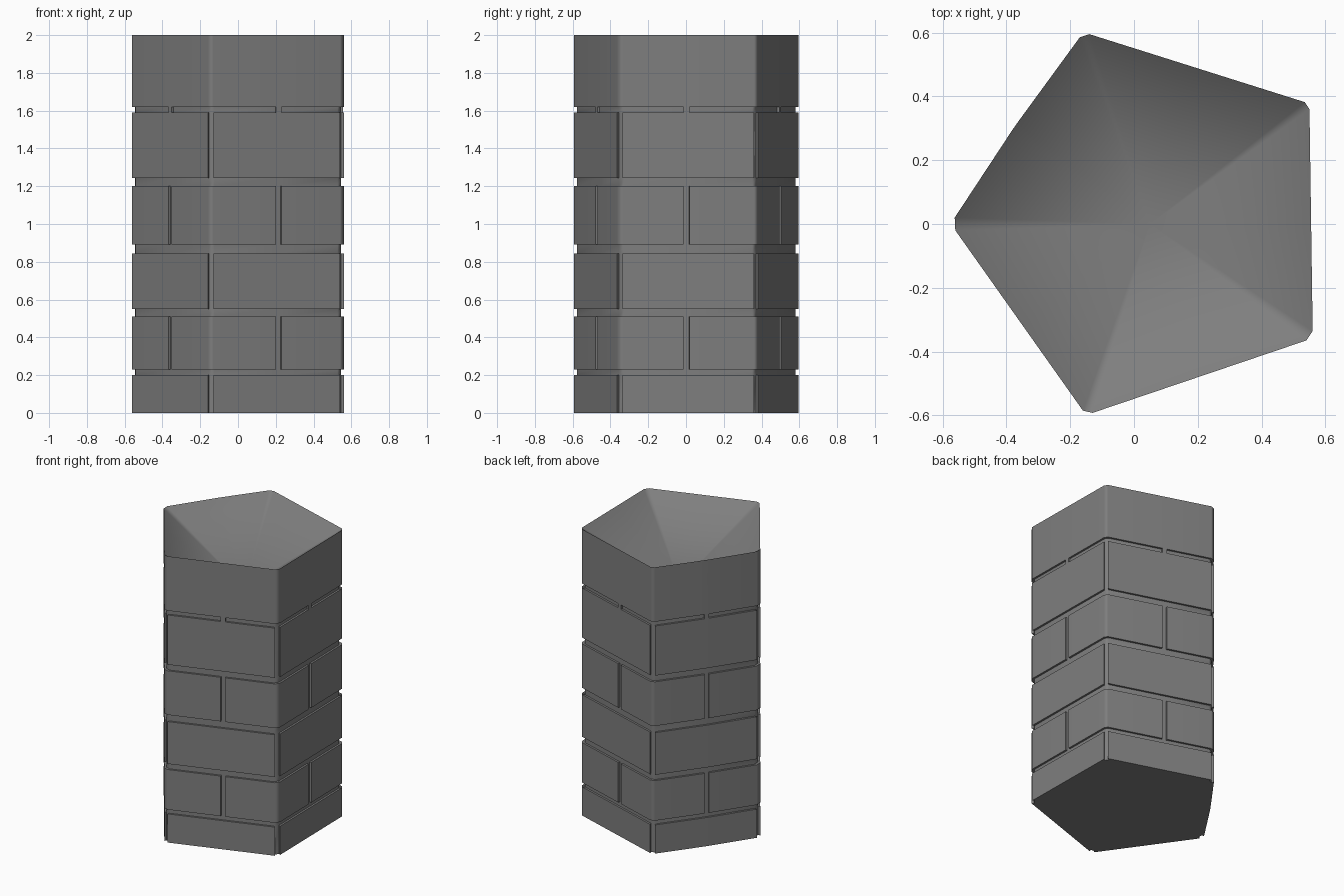
import bpy, bmesh, math
from mathutils import Vector

if "Cube" in bpy.data.objects:
    bpy.data.objects.remove(bpy.data.objects["Cube"])

CENTRE = Vector((0.05, 0))
INSET = 0.973            # mortar scale relative to brick face
JOINT = 0.015            # half width of a vertical joint

# five chamfered corners (start, end), counter-clockwise seen from above
corners = [((-0.562, 0.02), (-0.56, -0.02)),
           ((-0.16, -0.585), (-0.13, -0.592)),
           ((0.54, -0.365), (0.56, -0.335)),
           ((0.55, 0.36), (0.535, 0.382)),
           ((-0.14, 0.595), (-0.17, 0.585))]
shift = [0, 0.012, -0.01, 0.035, 0.003]     # middle joint offset along each side
bulge = [0, 0, 0, 0, 0.008]                 # slight outward bend of a side

# outline: corner joint, half side, middle joint, half side, repeated
ring = []
for i, (a, b) in enumerate(corners):
    b = Vector(b)
    nxt = Vector(corners[(i + 1) % 5][0])
    along = (nxt - b).normalized()
    out = Vector((along.y, -along.x))
    mid = (b + nxt) / 2 + along * shift[i] + out * bulge[i]
    ring += [Vector(a), b, mid - along * JOINT, mid + along * JOINT]
N = len(ring)

# row boundaries, and the columns (mod 4) left recessed in each row
levels = [0, 0.20, 0.23, 0.51, 0.55, 0.845, 0.892, 1.20, 1.243, 1.59, 1.62, 2.0]
ALL, CORNER, MIDDLE, NONE = (0, 1, 2, 3), (0,), (2,), ()
rows = [CORNER, ALL, MIDDLE, ALL, CORNER, ALL, MIDDLE, ALL, CORNER, (0, 1, 3), NONE]

bm = bmesh.new()
cache = {}


def vert(k, level, sunk):
    key = (k % N, level, sunk)
    if key not in cache:
        p = ring[k % N]
        if sunk:
            p = CENTRE + (p - CENTRE) * INSET
        cache[key] = bm.verts.new((p.x, p.y, levels[level]))
    return cache[key]


def sunk(r, k):
    return (k % 4) in rows[r]


# brick and mortar faces, with small walls where the depth changes
for r in range(len(rows)):
    for k in range(N):
        s = sunk(r, k)
        bm.faces.new([vert(k, r, s), vert(k + 1, r, s),
                      vert(k + 1, r + 1, s), vert(k, r + 1, s)])
        if sunk(r, (k + 1) % N) != s:
            bm.faces.new([vert(k + 1, r, False), vert(k + 1, r, True),
                          vert(k + 1, r + 1, True), vert(k + 1, r + 1, False)])
        if r + 1 < len(rows) and sunk(r + 1, k) != s:
            bm.faces.new([vert(k, r + 1, False), vert(k + 1, r + 1, False),
                          vert(k + 1, r + 1, True), vert(k, r + 1, True)])

# flat base
base = []
for k in range(N):
    for v in (vert(k, 0, sunk(0, k)), vert(k + 1, 0, sunk(0, k))):
        if v not in base:
            base.append(v)
bm.faces.new(base)

# hollow pyramid in the top
pit = bm.verts.new((CENTRE.x, CENTRE.y, 1.60))
top = len(levels) - 1
for k in range(N):
    bm.faces.new([vert(k, top, False), vert(k + 1, top, False), pit])

bmesh.ops.recalc_face_normals(bm, faces=bm.faces)
mesh = bpy.data.meshes.new("brick_column")
bm.to_mesh(mesh)
bm.free()
column = bpy.data.objects.new("brick_column", mesh)
bpy.context.collection.objects.link(column)
bpy.context.view_layer.objects.active = column
column.select_set(True)
bpy.ops.object.shade_smooth_by_angle(angle=math.radians(45))

# flat-looking brick faces with soft corners
weighted = column.modifiers.new("weighted_normals", 'WEIGHTED_NORMAL')
weighted.keep_sharp = True

# dark grey stone
stone = bpy.data.materials.new("dark_stone")
stone.diffuse_color = (0.21, 0.21, 0.21, 1)
stone.use_nodes = True
stone.node_tree.nodes["Principled BSDF"].inputs["Base Color"].default_value = stone.diffuse_color
mesh.materials.append(stone)
